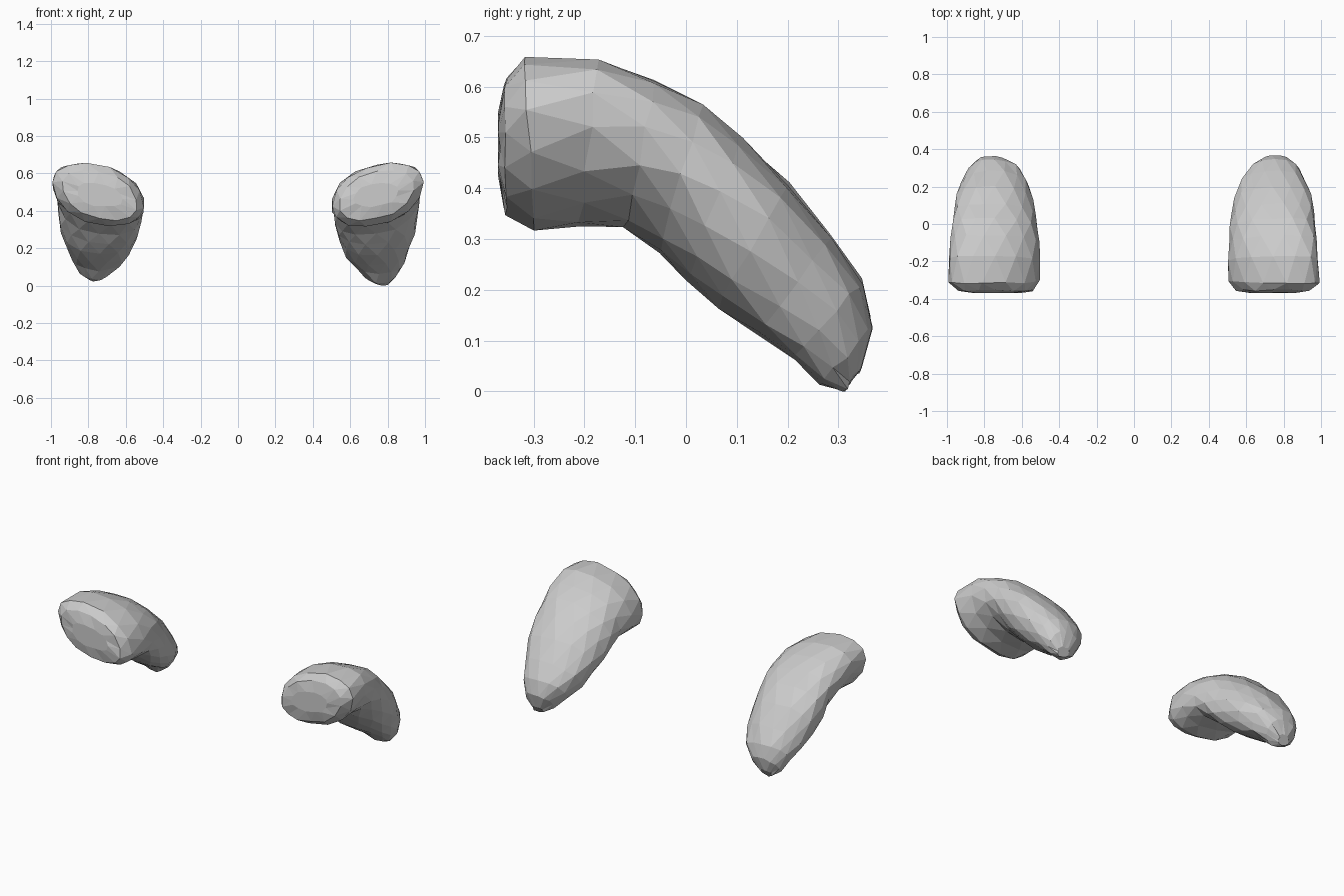
import bpy, bmesh, math, random

if "Cube" in bpy.data.objects:
    bpy.data.objects.remove(bpy.data.objects["Cube"])

# Cross-sections, front to tail: top y,z / bottom y,z / inner x, outer x / tilt
SECTIONS = [
    (-0.37, 0.55, -0.37, 0.42, 0.62, 0.86, 0.36),
    (-0.355, 0.615, -0.355, 0.35, 0.54, 0.94, 0.36),
    (-0.315, 0.655, -0.30, 0.32, 0.505, 0.995, 0.36),
    (-0.17, 0.655, -0.21, 0.325, 0.50, 0.99, 0.36),
    (-0.06, 0.612, -0.12, 0.322, 0.505, 0.98, 0.32),
    (0.03, 0.565, -0.05, 0.27, 0.51, 0.97, 0.28),
    (0.11, 0.50, 0.00, 0.22, 0.52, 0.965, 0.22),
    (0.20, 0.41, 0.06, 0.165, 0.535, 0.95, 0.16),
    (0.285, 0.30, 0.14, 0.11, 0.565, 0.92, 0.10),
    (0.345, 0.21, 0.21, 0.065, 0.61, 0.89, 0.05),
    (0.367, 0.13, 0.265, 0.012, 0.67, 0.85, 0.0),
    (0.345, 0.045, 0.31, 0.00, 0.735, 0.805, 0.0),
]
SIDES = 14


def squash(v, power=0.9):
    return math.copysign(abs(v) ** power, v)


def curved_pad(name, side, tail_lift, seed):
    rng = random.Random(seed)
    bm = bmesh.new()
    rings = []
    for i, (ty, tz, by, bz, xi, xo, tilt) in enumerate(SECTIONS):
        lift = tail_lift * max(0, i - 6) / 5
        ring = []
        for k in range(SIDES):
            a = 2 * math.pi * (k + 0.5 * (i % 2)) / SIDES
            u = squash(math.cos(a))
            t = 0.5 + 0.5 * squash(math.sin(a + tilt))
            x = (xi + xo) / 2 + (xo - xi) / 2 * u
            jit = [rng.uniform(-0.005, 0.005) for _ in range(3)]
            y = by + (ty - by) * t
            z = bz + (tz - bz) * t + lift
            ring.append(bm.verts.new((
                side * max(0.5, min(1.0, x + jit[0])),
                max(-0.37, min(0.37, y + jit[1])),
                max(0.0, min(0.66, z + jit[2])))))
        rings.append(ring)
    # Skin neighbouring sections with staggered triangles
    for i in range(len(rings) - 1):
        a, b = rings[i], rings[i + 1]
        for k in range(SIDES):
            n = (k + 1) % SIDES
            if i % 2 == 0:
                bm.faces.new((a[k], a[n], b[k]))
                bm.faces.new((a[n], b[n], b[k]))
            else:
                bm.faces.new((a[k], a[n], b[n]))
                bm.faces.new((a[k], b[n], b[k]))
    # Close both ends
    bm.faces.new(rings[0])
    bm.faces.new(rings[-1])
    bmesh.ops.recalc_face_normals(bm, faces=bm.faces)
    mesh = bpy.data.meshes.new(name)
    bm.to_mesh(mesh)
    bm.free()
    obj = bpy.data.objects.new(name, mesh)
    bpy.context.collection.objects.link(obj)
    return obj


# The pair of curved pads, the left tail ending slightly higher
curved_pad("right_curved_pad", 1, 0.0, 3)
curved_pad("left_curved_pad", -1, 0.025, 8)
